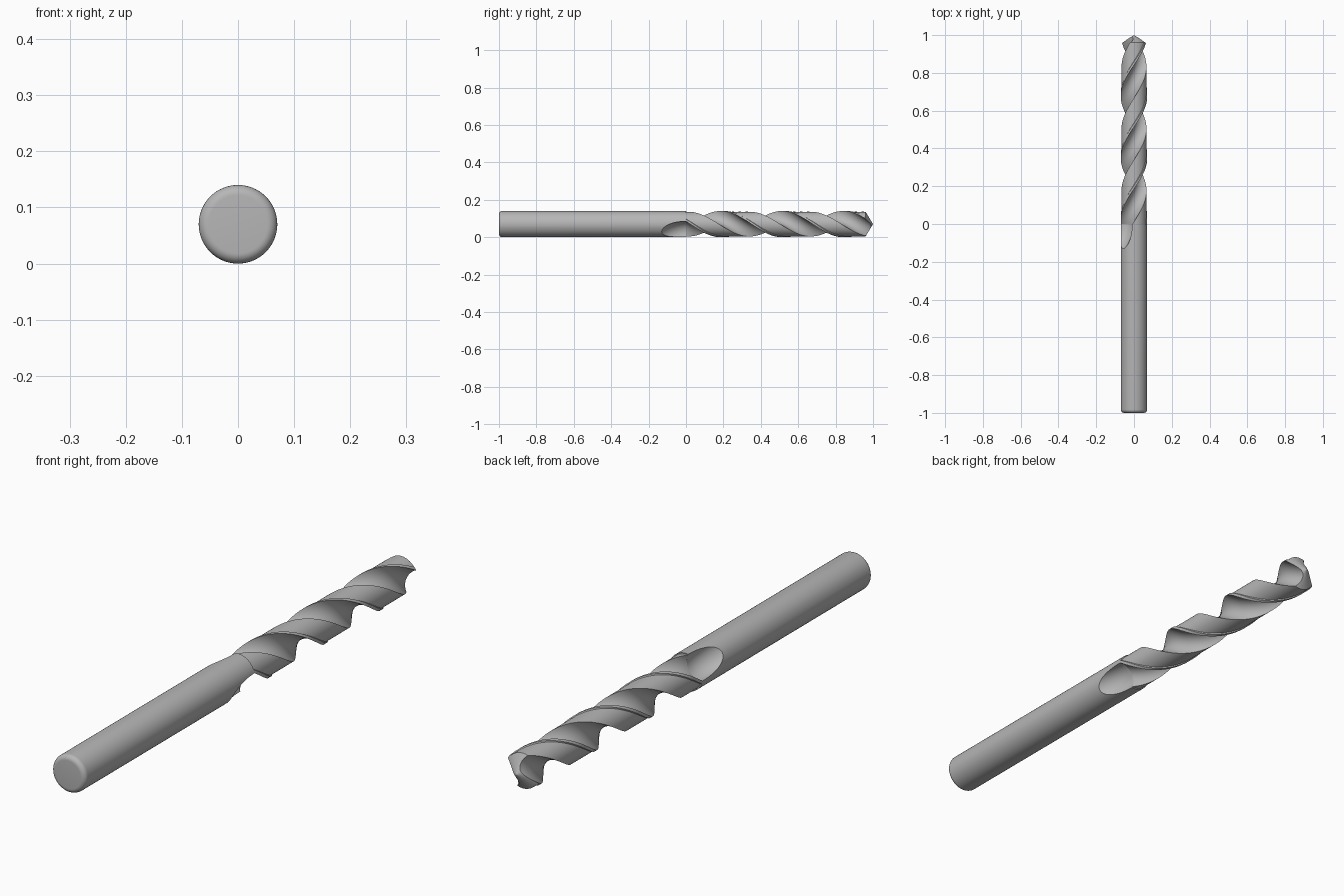
import bpy, bmesh
from math import sin, cos, tan, acos, atan2, pi, radians

cube = bpy.data.objects.get("Cube")
if cube:
    bpy.data.objects.remove(cube)

RADIUS = 0.07          # shank and margin radius
RELIEF = 0.066         # land radius behind the margin
WEB = 0.016            # core radius left between the flutes
CUTTER = 0.057         # radius of the round flute cutter
RUNOUT = 0.13          # length over which the flute fades into the shank
SHOULDER = 0.958       # where the conical point begins
PITCH = 0.655
FLUTE_STEPS, LAND_STEPS = 20, 20
MARGIN = 0.12          # share of the land taken by the margin

steel = bpy.data.materials.new("steel_grey")
steel.use_nodes = True
grey = (0.47, 0.47, 0.47, 1)
steel.diffuse_color = grey
steel.node_tree.nodes["Principled BSDF"].inputs["Base Color"].default_value = grey


def edge_angle(radius, centre):
    """Half angle at which the cutter circle meets a circle of this radius."""
    if radius <= centre - CUTTER + 1e-7:
        return 0
    c = (centre**2 + radius**2 - CUTTER**2) / (2 * centre * radius)
    return acos(max(-1, min(1, c)))


def section(y, margin_r, land_r):
    """One cross-section: two flutes and two lands, turned along the helix."""
    lift = (RADIUS - WEB) * (min(y, 0) / RUNOUT) ** 2
    centre = WEB + CUTTER + lift
    lead, trail = edge_angle(margin_r, centre), edge_angle(land_r, centre)
    half = []
    # flute arc, from the trailing edge of one land to the leading edge of the next
    start = atan2(land_r * sin(trail), land_r * cos(trail) - centre)
    end = atan2(margin_r * sin(lead), margin_r * cos(lead) - centre)
    for i in range(FLUTE_STEPS):
        t = i / FLUTE_STEPS
        a = (2 * pi - start) * (1 - t) + end * t
        if lead == 0:
            half.append((margin_r, 0))
        else:
            half.append((centre + CUTTER * cos(a), CUTTER * sin(a)))
    # land: narrow full-radius margin, then the relieved back
    shares = [0, MARGIN / 2, MARGIN]
    shares += [MARGIN + 0.03 + (0.97 - MARGIN) * i / LAND_STEPS for i in range(LAND_STEPS)]
    for s in shares:
        a = lead + (pi - trail - lead) * s
        r = margin_r if s <= MARGIN else land_r
        half.append((r * cos(a), r * sin(a)))
    turn = radians(-35) - max(0, y) * 2 * pi / PITCH
    points = []
    for k in (0, pi):
        c, s = cos(turn + k), sin(turn + k)
        points += [(u * c - v * s, y, u * s + v * c + RADIUS) for u, v in half]
    return points


def loft(name, rings, cap=False):
    bm = bmesh.new()
    loops = [[bm.verts.new(p) for p in section(*ring)] for ring in rings]
    for a, b in zip(loops, loops[1:]):
        for i in range(len(a)):
            bm.faces.new((a[i - 1], a[i], b[i], b[i - 1]))
    bmesh.ops.remove_doubles(bm, verts=bm.verts[:], dist=1e-6)
    if cap:
        back = min(v.co.y for v in bm.verts)
        rim = [e for e in bm.edges
               if e.is_boundary and all(v.co.y < back + 1e-5 for v in e.verts)]
        bmesh.ops.contextual_create(bm, geom=rim)
    # orient every face away from the solid
    for f in bm.faces:
        f.normal_update()
    bmesh.ops.recalc_face_normals(bm, faces=bm.faces[:])
    mesh = bpy.data.meshes.new(name)
    bm.to_mesh(mesh)
    bm.free()
    mesh.materials.append(steel)
    obj = bpy.data.objects.new(name, mesh)
    bpy.context.collection.objects.link(obj)
    bpy.ops.object.select_all(action="DESELECT")
    obj.select_set(True)
    bpy.context.view_layer.objects.active = obj
    bpy.ops.object.shade_smooth_by_angle(angle=radians(22))
    return obj


# plain shank with a rounded back end
FILLET = 0.018
shank = []
for i in range(9):
    a = i / 8 * pi / 2
    r = RADIUS - FILLET * (1 - sin(a))
    shank.append((-1 + FILLET * (1 - cos(a)), r, r))
shank.append((-RUNOUT, RADIUS, RADIUS))
loft("shank", shank, cap=True)

# flute run-out on the shank, then the twisted body
body = [(-RUNOUT * (1 - (i / 18) ** 2), RADIUS, RADIUS) for i in range(19)]
body += [(SHOULDER * i / 120, RADIUS, RELIEF) for i in range(121)]
loft("fluted_body", body)

# conical cutting point
point = []
for i in range(17):
    y = SHOULDER + (1 - SHOULDER) * i / 16
    cone = RADIUS * (1 - y) / (1 - SHOULDER)
    point.append((y, cone, min(RELIEF, cone)))
loft("cutting_point", point)
